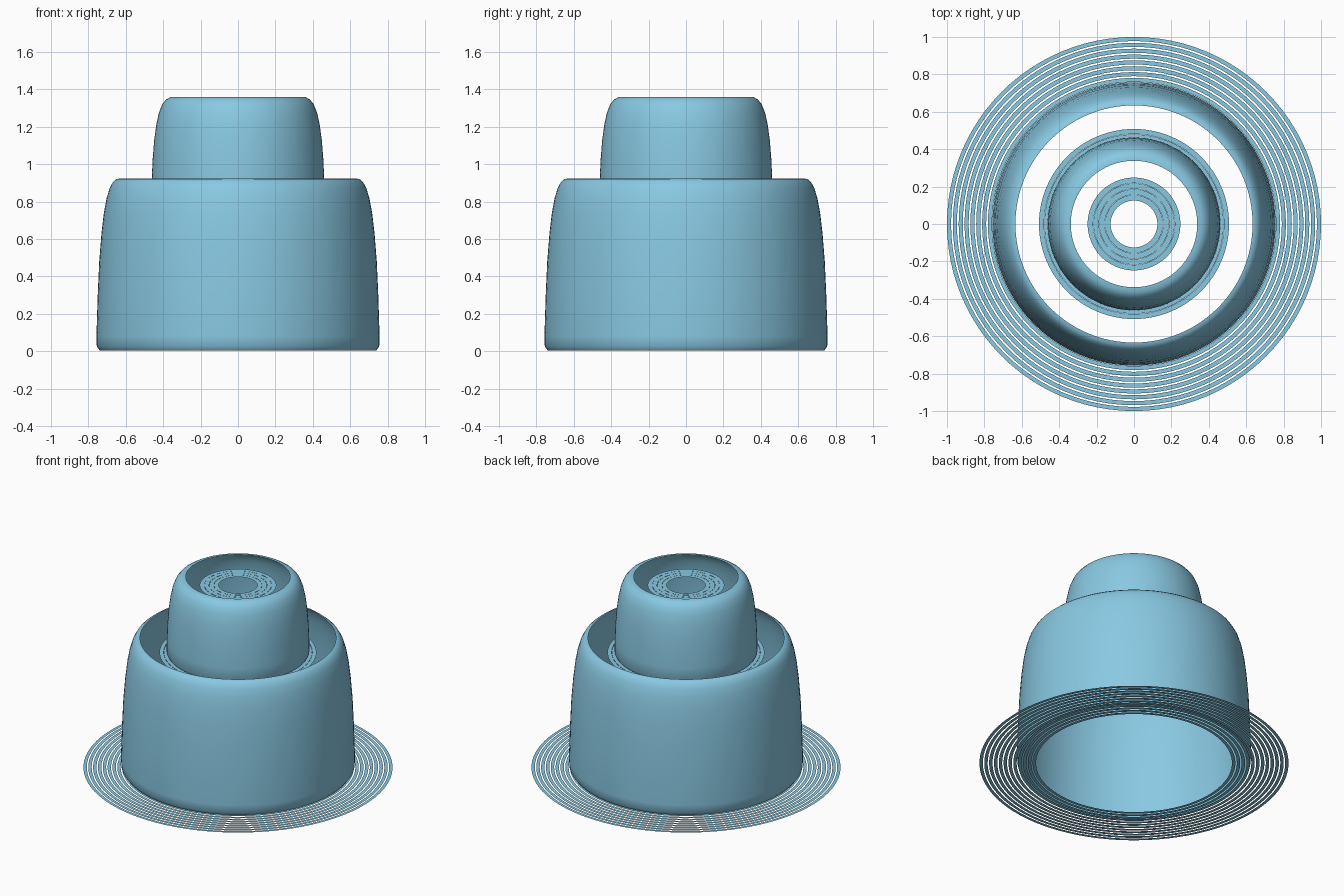
import bpy
import math

cube = bpy.data.objects.get("Cube")
if cube:
    bpy.data.objects.remove(cube, do_unlink=True)

blue = bpy.data.materials.new("sky blue")
blue.use_nodes = True
COLOUR = (0.25, 0.58, 0.76, 1)
blue.diffuse_color = COLOUR
blue.node_tree.nodes["Principled BSDF"].inputs["Base Color"].default_value = COLOUR
SEGMENTS = 96


def lathe(name, profiles):
    """Revolve each (radius, height) profile, listed from bottom to top, about z."""
    verts, faces = [], []
    for profile in profiles:
        start = len(verts)
        for r, z in profile:
            for i in range(SEGMENTS):
                a = math.tau * i / SEGMENTS
                verts.append((r * math.cos(a), r * math.sin(a), z))
        for row in range(len(profile) - 1):
            low = start + row * SEGMENTS
            for i in range(SEGMENTS):
                j = (i + 1) % SEGMENTS
                faces.append((low + i, low + j, low + j + SEGMENTS, low + i + SEGMENTS))
    mesh = bpy.data.meshes.new(name)
    mesh.from_pydata(verts, [], faces)
    mesh.materials.append(blue)
    obj = bpy.data.objects.new(name, mesh)
    bpy.context.collection.objects.link(obj)
    bpy.ops.object.select_all(action='DESELECT')
    obj.select_set(True)
    bpy.context.view_layer.objects.active = obj
    bpy.ops.object.shade_smooth_by_angle(angle=math.radians(40))
    return obj


def ring_set(name, inner, outer, z, count, fill):
    """Flat concentric rings; fill is the share of each step that is solid."""
    step = (outer - inner) / (count - 1 + fill)
    rings = []
    for k in range(count):
        r = inner + k * step
        rings.append([(r + step * fill, z), (r, z)])
    return lathe(name, rings)


# Open, thin-walled tiers with rounded shoulders
lathe("lower_tier", [[
    (0.74, 0.005), (0.755, 0.025), (0.757, 0.08), (0.75, 0.3), (0.742, 0.48),
    (0.73, 0.63), (0.717, 0.74), (0.702, 0.82), (0.685, 0.875),
    (0.668, 0.905), (0.65, 0.92), (0.634, 0.923)]])
lathe("upper_tier", [[
    (0.455, 0.822), (0.462, 0.835), (0.461, 0.92), (0.456, 1.03),
    (0.448, 1.13), (0.437, 1.21), (0.423, 1.275), (0.405, 1.32),
    (0.385, 1.345), (0.363, 1.358), (0.338, 1.36)]])

# Flat ringed brims at the foot of each tier and inside the top
ring_set("ground_rings", 0.634, 1.0, 0.0, 12, 0.7)
ring_set("middle_rings", 0.338, 0.508, 0.82, 6, 0.95)
ring_set("top_rings", 0.125, 0.248, 1.3, 4, 0.96)
